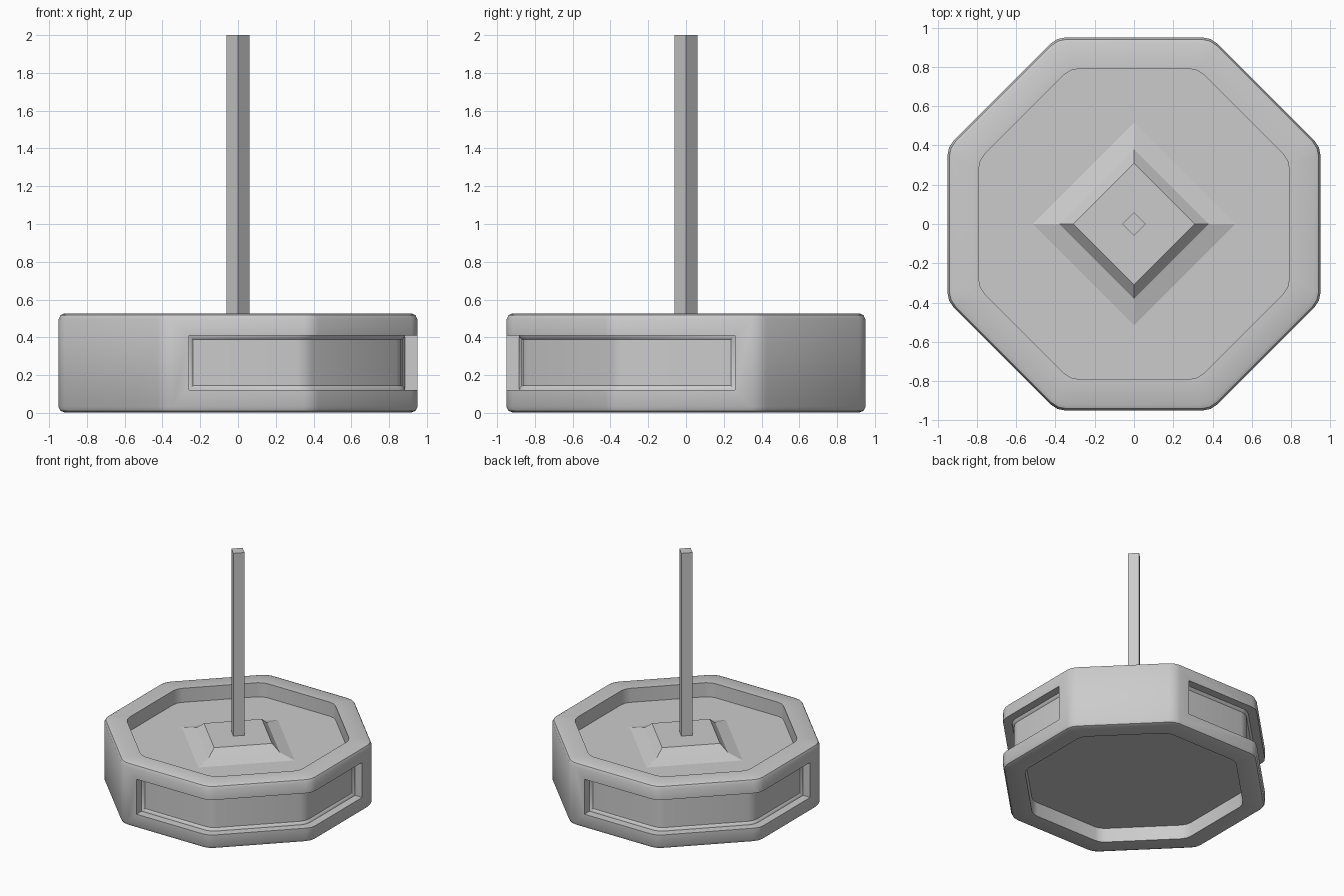
import bpy, bmesh, math
from mathutils import Matrix

if "Cube" in bpy.data.objects:
    bpy.data.objects.remove(bpy.data.objects["Cube"])

T = math.tan(math.pi / 8)


def finish(name, bm, smooth=None):
    bmesh.ops.recalc_face_normals(bm, faces=bm.faces)
    me = bpy.data.meshes.new(name)
    bm.to_mesh(me)
    bm.free()
    ob = bpy.data.objects.new(name, me)
    bpy.context.collection.objects.link(ob)
    if smooth:
        bpy.ops.object.select_all(action='DESELECT')
        ob.select_set(True)
        bpy.context.view_layer.objects.active = ob
        bpy.ops.object.shade_smooth_by_angle(angle=math.radians(smooth))
    return ob


def skin(bm, rings):
    rows = [[bm.verts.new(p) for p in r] for r in rings]
    for a, b in zip(rows, rows[1:]):
        for i in range(len(a)):
            j = (i + 1) % len(a)
            bm.faces.new((a[i], a[j], b[j], b[i]))
    return rows


def corner(a, k, d):
    """Three plan points rounding octagon corner k, going counter-clockwise."""
    ang = math.pi / 8 + k * math.pi / 4
    inset = d / T * (1 / math.cos(math.pi / 8) - 1)
    rad = a / math.cos(math.pi / 8)
    cx, cy = rad * math.cos(ang), rad * math.sin(ang)
    u, v = ang - math.pi / 8, ang + math.pi / 8
    return [(cx + d * math.sin(u), cy - d * math.cos(u)),
            ((rad - inset) * math.cos(ang), (rad - inset) * math.sin(ang)),
            (cx - d * math.sin(v), cy + d * math.cos(v))]


# Octagonal base with a recess above and below
profile = [(.79, .12), (.79, .003), (.92, .003), (.94, .011), (.95, .032),
           (.95, .495), (.94, .517), (.92, .526), (.79, .526), (.79, .41)]
bm = bmesh.new()
rows = skin(bm, [[(x, y, z) for k in range(8) for x, y in corner(a, k, .045)]
                 for a, z in profile])
bm.faces.new(rows[0])
bm.faces.new(rows[-1])
base = finish("octagonal_base", bm)


# Cutters for the two wrap-around side panels
def panel_cutter(name, turn):
    rings = []
    for a, m in ((1.1, 0), (.885, 0), (.882, .010), (.87, .022)):
        plan = ([(-.26 + m, -a)] + corner(a, 6, .045) + corner(a, 7, .045)
                + [(a, .26 - m)])
        rings.append([(x, y, .122 + m) for x, y in plan]
                     + [(x, y, .41 - m) for x, y in reversed(plan)])
    bm = bmesh.new()
    rows = skin(bm, rings)
    for r in (rows[0], rows[-1]):
        n = len(r)
        for i in range(n // 2 - 1):
            bm.faces.new((r[i], r[i + 1], r[n - 2 - i], r[n - 1 - i]))
    bm.transform(Matrix.Rotation(turn, 4, 'Z'))
    ob = finish(name, bm)
    ob.hide_render = True
    return ob


cutters = [panel_cutter("panel_cutter_front", 0),
           panel_cutter("panel_cutter_back", math.pi)]
bpy.ops.object.select_all(action='DESELECT')
base.select_set(True)
bpy.context.view_layer.objects.active = base
for c in cutters:
    mod = base.modifiers.new("panel", 'BOOLEAN')
    mod.operation, mod.solver, mod.object = 'DIFFERENCE', 'EXACT', c
    bpy.ops.object.modifier_apply(modifier=mod.name)
for c in cutters:
    bpy.data.objects.remove(c)
bpy.ops.object.shade_smooth_by_angle(angle=math.radians(30))


# Four-sided stacks turned corner-on to the front
def diamond_stack(name, levels):
    bm = bmesh.new()
    rows = skin(bm, [[(r, 0, z), (0, r, z), (-r, 0, z), (0, -r, z)]
                     for r, z in levels])
    bm.faces.new(rows[0])
    bm.faces.new(rows[-1])
    return finish(name, bm)


diamond_stack("pole_mount", [(.52, .409), (.38, .44), (.31, .495)])
diamond_stack("pole", [(.06, .49), (.06, 2.0)])
